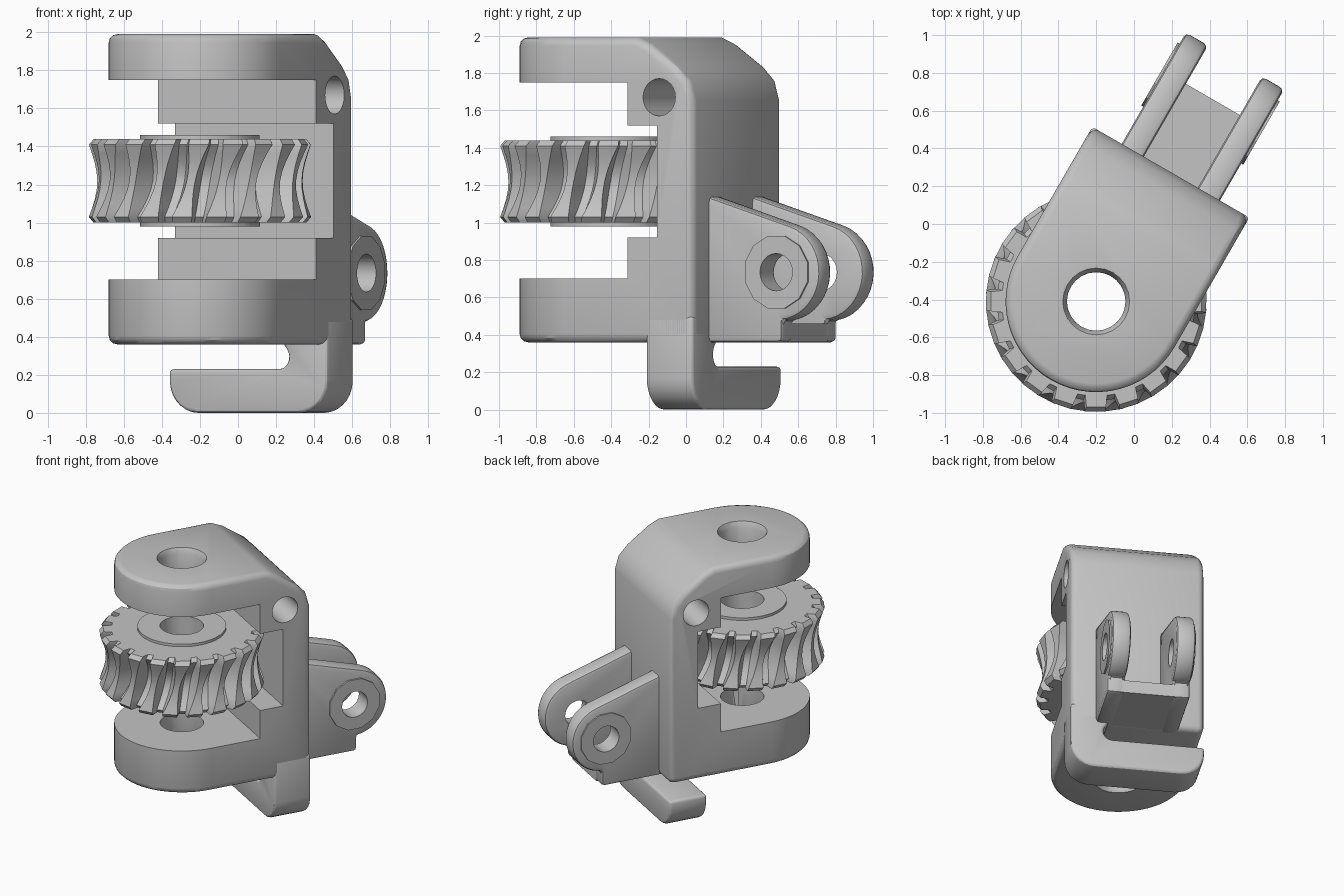
import bpy, bmesh
from math import sin, cos, pi, radians
from mathutils import Matrix, Vector

old = bpy.data.objects.get("Cube")
if old:
    bpy.data.objects.remove(old, do_unlink=True)

# Everything is built around the wheel axle (x = width, y = depth), then turned into place
PLACE = Matrix.Translation((-0.2, -0.41, 0)) @ Matrix.Rotation(radians(-30), 4, 'Z')

grey = bpy.data.materials.new("plain grey")
grey.use_nodes = True
COLOUR = (0.55, 0.55, 0.55, 1)
grey.diffuse_color = COLOUR
for node in grey.node_tree.nodes:
    if node.type == 'BSDF_PRINCIPLED':
        node.inputs["Base Color"].default_value = COLOUR


def finish(name, bm):
    bmesh.ops.recalc_face_normals(bm, faces=bm.faces)
    mesh = bpy.data.meshes.new(name)
    bm.to_mesh(mesh)
    bm.free()
    mesh.materials.append(grey)
    obj = bpy.data.objects.new(name, mesh)
    obj.matrix_world = PLACE
    bpy.context.collection.objects.link(obj)
    return obj


def arc(cx, cy, r, start, end, steps):
    angles = [radians(start + (end - start) * i / steps) for i in range(steps + 1)]
    return [(cx + r * cos(t), cy + r * sin(t)) for t in angles]


def prism(name, outline, axis, lo, hi):
    """Extrude a 2D outline along x, y or z."""
    bm = bmesh.new()

    def point(p, h):
        return {'x': (h, p[0], p[1]), 'y': (p[0], h, p[1]), 'z': (p[0], p[1], h)}[axis]
    low = [bm.verts.new(point(p, lo)) for p in outline]
    high = [bm.verts.new(point(p, hi)) for p in outline]
    bm.faces.new(low)
    bm.faces.new(high)
    n = len(outline)
    for i in range(n):
        j = (i + 1) % n
        bm.faces.new((low[i], low[j], high[j], high[i]))
    return finish(name, bm)


def box(name, x, y, z):
    return prism(name, [(x[0], y[0]), (x[1], y[0]), (x[1], y[1]), (x[0], y[1])], 'z', *z)


def cone(name, r1, r2, z1, z2, sides=24):
    bm = bmesh.new()
    bmesh.ops.create_cone(bm, cap_ends=True, segments=sides, radius1=r1, radius2=r2, depth=z2 - z1,
                          matrix=Matrix.Translation((0, 0, (z1 + z2) / 2)))
    return finish(name, bm)


def apply(obj, mod):
    bpy.context.view_layer.update()
    bpy.context.view_layer.objects.active = obj
    bpy.ops.object.modifier_apply(modifier=mod.name)


def bevel(obj, width, segments=3):
    mod = obj.modifiers.new("round_edges", 'BEVEL')
    mod.width, mod.segments = width, segments
    mod.limit_method, mod.angle_limit = 'ANGLE', radians(45)
    apply(obj, mod)


def cut(obj, cutter, keep=False):
    cutter.hide_render = True
    mod = obj.modifiers.new("cut", 'BOOLEAN')
    mod.operation, mod.solver, mod.object = 'DIFFERENCE', 'EXACT', cutter
    apply(obj, mod)
    if not keep:
        bpy.data.objects.remove(cutter, do_unlink=True)


def smooth(obj):
    bpy.ops.object.select_all(action='DESELECT')
    obj.select_set(True)
    bpy.context.view_layer.objects.active = obj
    bpy.ops.object.shade_smooth_by_angle(angle=radians(30))


# Housing: round-fronted block with a sloped back top edge
HALF, BACK, TOP, BASE = 0.48, 0.79, 1.99, 0.36
housing = prism("housing", arc(0, 0, HALF, 180, 360, 28) + [(HALF, BACK), (-HALF, BACK)], 'z', BASE, TOP)
slope = [(0.42, 2.0), (0.52, 1.955), (0.69, 1.835), (0.76, 1.76), (0.8, 1.62), (1.2, 1.62), (1.2, 2.3), (0.42, 2.3)]
cut(housing, prism("slope_cutter", slope, 'x', -1, 1))
bevel(housing, 0.045)

# Stepped wheel opening, axle holes with countersinks, and cross hole
cut(housing, box("opening_cutter", (-1, 1), (-1, 0.39), (0.7, 1.75)))
cut(housing, box("recess_cutter", (-1, 1), (-0.9, 0.57), (0.92, 1.52)))
cut(housing, cone("axle_cutter", 0.155, 0.155, 0.1, 2.2))
cut(housing, cone("top_sink_cutter", 0.15, 0.185, 1.94, 2.005))
cut(housing, cone("bottom_sink_cutter", 0.185, 0.15, 0.345, 0.41))
cut(housing, prism("cross_hole_cutter", arc(0.585, 1.67, 0.1, 0, 345, 23), 'x', -1, 1))
smooth(housing)

# Hook below the back plate
hook_outline = ([(HALF, 0.5)] + arc(0.31, 0.17, 0.17, 0, -90, 7) + arc(-0.31, 0.17, 0.17, -90, -180, 7)
                + [(-HALF, 0.23)] + arc(0.18, 0.295, 0.065, -90, 60, 8) + [(0.21, 0.5)])
hook = prism("hook", hook_outline, 'y', 0.5, BACK)
bevel(hook, 0.04)
smooth(hook)

# Hinge lugs at the back, each with a round boss and pin hole
PIN_Y, PIN_Z = 1.21, 0.735
lug_outline = ([(0.7, 0.36), (1.235, 0.36), (1.235, 0.48)] + arc(PIN_Y, PIN_Z, 0.26, -78, 72, 16)
               + [(0.7, 1.165)])
for side, label in ((1, "left"), (-1, "right")):
    lug = prism(label + "_lug", lug_outline, 'x', *sorted((side * 0.165, side * 0.3)))
    bevel(lug, 0.025, 2)
    boss = prism(label + "_boss", arc(PIN_Y, PIN_Z, 0.2, 15, 345, 11), 'x',
                 *sorted((side * 0.25, side * 0.312)))
    pin = prism("pin_cutter", arc(PIN_Y, PIN_Z, 0.1, 0, 345, 23), 'x', -1, 1)
    cut(lug, pin, keep=True)
    cut(boss, pin)
    smooth(lug)
    smooth(boss)

# Floor between the lugs
box("lug_floor", (-0.2, 0.2), (0.7, 1.235), (0.362, 0.46))

# Worm wheel: one closed lattice of rings, with helical grooves in the waisted rim
TEETH, RIM, LOW, HIGH = 20, 0.585, 1.0, 1.44
HOLE, HUB = 0.155, 0.315


def ring(z, radius, groove):
    """groove: 0 at the wheel faces, 1 at the waist, None for plain rings."""
    g = groove or 0
    depth = 0 if groove is None else 0.06 + 0.05 * g
    outer, inner = (0.038 + 0.03 * g) / RIM, (0.024 + 0.008 * g) / RIM
    height = min(max(z, LOW), HIGH)
    lean = radians(39 + 10 * (height - HIGH) / (HIGH - LOW))
    points = []
    for k in range(TEETH):
        for offset, r in ((-outer, radius), (-inner, radius - depth), (inner, radius - depth), (outer, radius)):
            t = 2 * pi * k / TEETH + lean + offset
            points.append(Vector((r * cos(t), r * sin(t), z)))
    return points


rings = [ring(LOW - 0.02, HOLE, None), ring(LOW - 0.02, HUB, None), ring(LOW, HUB, None),
         ring(LOW, RIM - 0.025, 0)]
STEPS = 8
for i in range(STEPS + 1):
    s = i / STEPS
    waist = sin(pi * s)
    rings.append(ring(LOW + 0.03 + (HIGH - LOW - 0.06) * s, RIM - 0.045 * waist, waist))
rings += [ring(HIGH, RIM - 0.025, 0), ring(HIGH, HUB, None), ring(HIGH + 0.02, HUB, None),
          ring(HIGH + 0.02, HOLE, None)]

bm = bmesh.new()
grid = [[bm.verts.new(p) for p in row] for row in rings]
count = TEETH * 4
for i, row in enumerate(grid):
    above = grid[(i + 1) % len(grid)]
    for j in range(count):
        k = (j + 1) % count
        bm.faces.new((row[j], row[k], above[k], above[j]))
smooth(finish("worm_wheel", bm))
